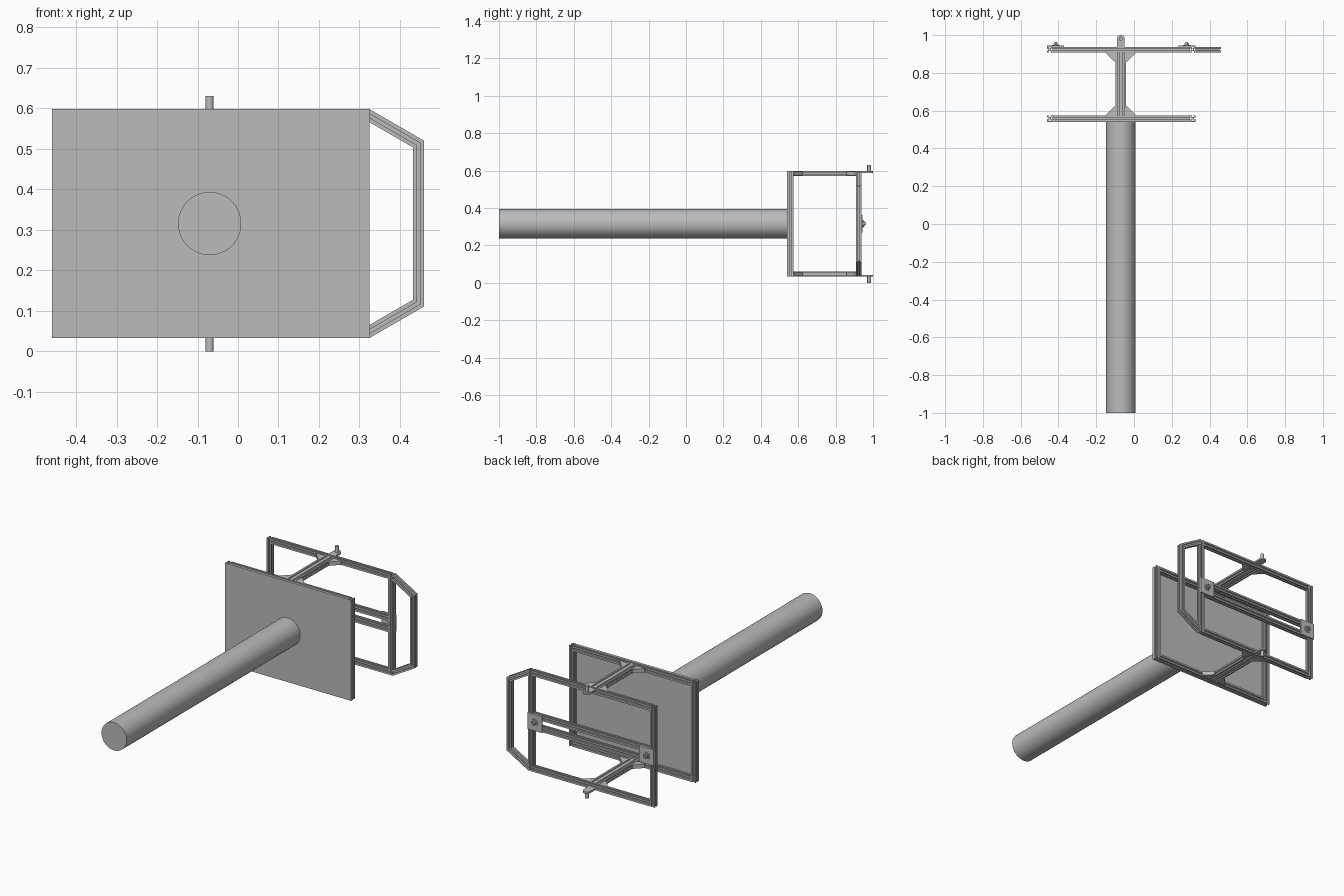
import bpy, bmesh, math
from mathutils import Vector, Matrix

if "Cube" in bpy.data.objects:
    bpy.data.objects.remove(bpy.data.objects["Cube"])

grey = bpy.data.materials.new("light grey metal")
grey.use_nodes = True
COLOR = (0.5, 0.5, 0.5, 1)
grey.diffuse_color = COLOR
grey.node_tree.nodes["Principled BSDF"].inputs["Base Color"].default_value = COLOR

W = 0.028           # extrusion width
H = W / 2
LEFT, RIGHT = -0.46, 0.325
LOW, HIGH = 0.033, 0.598
MID = (LOW + HIGH) / 2
AXIS_X = -0.07      # tube and cross beam centre
FRONT_Y, REAR_Y = 0.56, 0.923


def finish(bm, name, smooth=False):
    bmesh.ops.recalc_face_normals(bm, faces=bm.faces[:])
    me = bpy.data.meshes.new(name)
    bm.to_mesh(me)
    bm.free()
    me.materials.append(grey)
    ob = bpy.data.objects.new(name, me)
    bpy.context.collection.objects.link(ob)
    if smooth:
        bpy.ops.object.select_all(action='DESELECT')
        ob.select_set(True)
        bpy.context.view_layer.objects.active = ob
        bpy.ops.object.shade_smooth_by_angle(angle=math.radians(35))
    return ob


def box(name, lo, hi):
    bm = bmesh.new()
    lo, hi = Vector(lo), Vector(hi)
    m = Matrix.Translation((lo + hi) / 2) @ Matrix.Diagonal((hi - lo).to_4d())
    bmesh.ops.create_cube(bm, size=1, matrix=m)
    return finish(bm, name)


def rod(name, a, b, r, n=32):
    a, b = Vector(a), Vector(b)
    d = b - a
    m = Matrix.Translation((a + b) / 2) @ d.to_track_quat('Z', 'Y').to_matrix().to_4x4()
    bm = bmesh.new()
    bmesh.ops.create_cone(bm, cap_ends=True, segments=n, radius1=r, radius2=r,
                          depth=d.length, matrix=m)
    return finish(bm, name, n > 8)


def prism(name, pts, z0, z1, smooth=False):
    """Flat outline in x, y raised from z0 to z1."""
    bm = bmesh.new()
    f = bm.faces.new([bm.verts.new((x, y, z0)) for x, y in pts])
    ext = bmesh.ops.extrude_face_region(bm, geom=[f])["geom"]
    bmesh.ops.translate(bm, vec=(0, 0, z1 - z0),
                        verts=[v for v in ext if isinstance(v, bmesh.types.BMVert)])
    return finish(bm, name, smooth)


# Slotted extrusion section: one side's T slot, turned four times, plus a bore
SLOT, LIP, WIDE, CORE = H * 0.3, H * 0.82, H * 0.55, H * 0.42
SIDE = [(H, -H), (H, -SLOT), (LIP, -SLOT), (LIP, -WIDE), (CORE, -SLOT),
        (CORE, SLOT), (LIP, WIDE), (LIP, SLOT), (H, SLOT)]
SECTION = []
for k in range(4):
    c, s = (1, 0, -1, 0)[k], (0, 1, 0, -1)[k]
    SECTION += [(c * x - s * y, s * x + c * y) for x, y in SIDE]
BORE = [(0.0035 * math.cos(t * math.tau / 12), 0.0035 * math.sin(t * math.tau / 12))
        for t in range(12)]


def bar(name, a, b, cut_a=None, cut_b=None):
    """Slotted extrusion from a to b, each end cut by the plane of a given normal."""
    a, b = Vector(a), Vector(b)
    d = (b - a).normalized()
    u = Vector((1, 0, 0)) if abs(d.y) > 0.9 else Vector((0, 1, 0))
    v = d.cross(u)
    bm = bmesh.new()
    edges = []
    for loop in (SECTION, BORE):
        vs = [bm.verts.new((x, y, 0)) for x, y in loop]
        edges += [bm.edges.new((p, q)) for p, q in zip(vs, vs[1:] + vs[:1])]
    bmesh.ops.triangle_fill(bm, edges=edges, use_beauty=True)
    ext = bmesh.ops.extrude_face_region(bm, geom=bm.faces[:])["geom"]
    far = {g for g in ext if isinstance(g, bmesh.types.BMVert)}
    for p in bm.verts:
        o = u * p.co.x + v * p.co.y
        base, n = (b, cut_b or d) if p in far else (a, cut_a or d)
        p.co = base + o - d * (n.dot(o) / n.dot(d))
    return finish(bm, name)


# Tube and front panel
rod("main_tube", (AXIS_X, -1, MID), (AXIS_X, 0.541, MID), 0.078, 64)
box("front_panel", (LEFT, 0.54, LOW), (RIGHT, FRONT_Y - H, HIGH))

# Two rectangular frames: full-height posts with rails between them
for label, y in (("front", FRONT_Y), ("rear", REAR_Y)):
    for side, x in (("right", LEFT + H), ("left", RIGHT - H)):
        bar(f"{label}_{side}_post", (x, y, LOW), (x, y, HIGH))
    for level, z in (("lower", LOW + H), ("upper", HIGH - H)):
        bar(f"{label}_{level}_rail", (LEFT + W, y, z), (RIGHT - W, y, z))

# Pair of middle rails in the rear frame, with bolted end plates
for level, z in (("lower", MID - 0.031), ("upper", MID + 0.031)):
    bar(f"middle_{level}_rail", (LEFT + W, REAR_Y, z), (RIGHT - W, REAR_Y, z))
back = REAR_Y + H
for side, x in (("right", LEFT + 0.045), ("left", RIGHT - 0.045)):
    box(f"{side}_mount_plate", (x - 0.045, back, MID - 0.046), (x + 0.045, back + 0.007, MID + 0.046))
    rod(f"{side}_washer", (x, back + 0.007, MID), (x, back + 0.011, MID), 0.02)
    rod(f"{side}_nut", (x, back + 0.011, MID), (x, back + 0.018, MID), 0.014, 6)
    rod(f"{side}_bolt", (x, back + 0.018, MID), (x, back + 0.026, MID), 0.007, 16)

# Mitred side loop on the rear frame
outer_x = 0.46 - H
slope = math.tan(math.radians(30))
start = HIGH - MID - H / math.cos(math.radians(30))
corner = start - (outer_x - RIGHT) * slope
across = Vector((1, 0, 0))
down = Vector((0, 0, -1))
mitres = {}
for level, s in (("upper", 1), ("lower", -1)):
    a = Vector((RIGHT, REAR_Y, MID + s * start))
    b = Vector((outer_x, REAR_Y, MID + s * corner))
    mitres[s] = (b - a).normalized() + down * s
    bar(f"loop_{level}_arm", a, b, across, mitres[s])
bar("loop_post", (outer_x, REAR_Y, MID + corner), (outer_x, REAR_Y, MID - corner),
    mitres[1], -mitres[-1])

# Cross beams, corner gussets, hinge tabs and pins, above and below
y0, y1 = FRONT_Y + H, REAR_Y - H
for level, s in (("upper", 1), ("lower", -1)):
    edge = MID + s * (HIGH - MID)
    z = edge - s * H
    for side, dx in (("right", -H), ("left", H)):
        bar(f"{level}_{side}_cross_beam", (AXIS_X + dx, y0, z), (AXIS_X + dx, y1, z))
        k = 1 if dx > 0 else -1
        for place, y, t in (("front", y0, 1), ("rear", y1, -1)):
            x = AXIS_X + k * W
            tri = [(x, y), (x + k * 0.05, y), (x + k * 0.05, y + t * 0.005),
                   (x + k * 0.005, y + t * 0.05), (x, y + t * 0.05)]
            prism(f"{level}_{side}_{place}_gusset", tri, z - 0.011, z + 0.011)
    r, ty = 0.021, 1 - 0.021
    arc = [(AXIS_X + r * math.cos(i * math.pi / 16), ty + r * math.sin(i * math.pi / 16))
           for i in range(17)]
    tab = [(AXIS_X - r, back), (AXIS_X + r, back)] + arc
    prism(f"{level}_hinge_tab", tab, edge - s * 0.01, edge, True)
    rod(f"{level}_hinge_pin", (AXIS_X, ty, edge - s * 0.005),
        (AXIS_X, ty, MID + s * MID), 0.01, 24)
